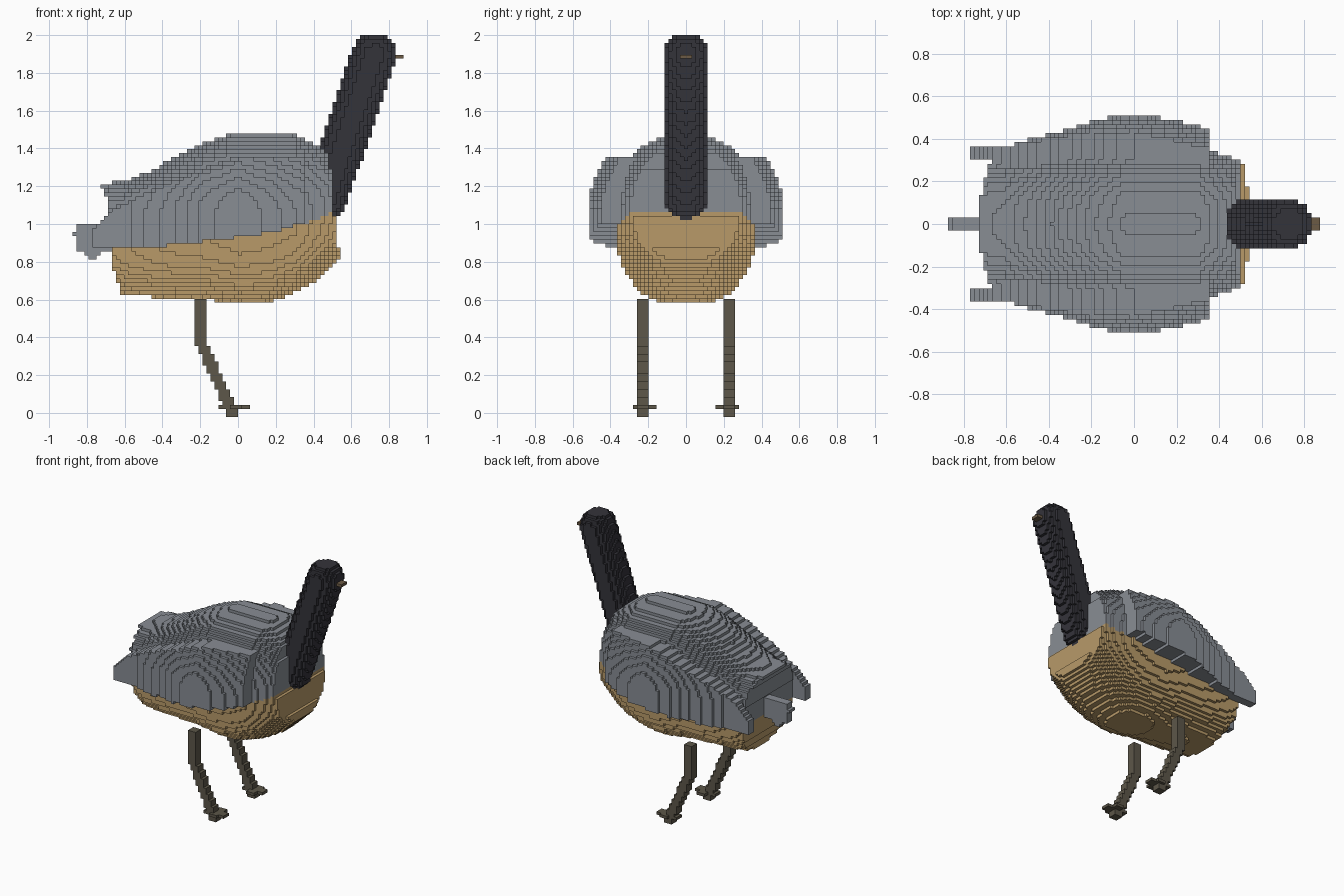
import bpy, bmesh, math
from mathutils import Vector

cube = bpy.data.objects.get("Cube")
if cube:
    bpy.data.objects.remove(cube, do_unlink=True)

V = 2 / 96  # edge length of one block


def material(name, rgb):
    m = bpy.data.materials.new(name)
    m.use_nodes = True
    m.diffuse_color = (*rgb, 1)
    bsdf = next(n for n in m.node_tree.nodes if n.type == 'BSDF_PRINCIPLED')
    bsdf.inputs["Base Color"].default_value = (*rgb, 1)
    return m


GREY = material("feather grey", (0.246, 0.266, 0.296))
TAN = material("belly tan", (0.479, 0.323, 0.141))
DARK = material("neck charcoal", (0.034, 0.033, 0.042))
OLIVE = material("leg olive", (0.109, 0.095, 0.067))
BROWN = material("beak brown", (0.15, 0.105, 0.06))


def lerp(points, t):
    """Piecewise linear profile, clamped at both ends."""
    if t <= points[0][0]:
        return points[0][1]
    for (a, fa), (b, fb) in zip(points, points[1:]):
        if t <= b:
            return fa + (fb - fa) * (t - a) / (b - a)
    return points[-1][1]


def blocks(name, inside, lo, hi, mats, pick=lambda x, y, z: 0):
    """Fill a shape with blocks and keep only the outer faces.
    Blocks are centred on y = 0 and stacked up from z = 0."""
    off = (0.5, 0.0, 0.5)
    rng = [range(math.floor(lo[k] / V) - 1, math.ceil(hi[k] / V) + 2) for k in range(3)]
    centre = lambda c: tuple((c[k] + off[k]) * V for k in range(3))
    cells = {(i, j, k) for i in rng[0] for j in rng[1] for k in rng[2]
             if inside(*centre((i, j, k)))}
    bm = bmesh.new()
    verts = {}

    def vert(p):
        if p not in verts:
            verts[p] = bm.verts.new([(p[k] / 2 + off[k]) * V for k in range(3)])
        return verts[p]

    for c in sorted(cells):
        for axis in range(3):
            u, w = (axis + 1) % 3, (axis + 2) % 3
            for s in (-1, 1):
                n = list(c)
                n[axis] += s
                if tuple(n) in cells:
                    continue
                ring = []
                for a, b in ((-1, -1), (1, -1), (1, 1), (-1, 1)):
                    p = [2 * q for q in c]
                    p[axis] += s
                    p[u] += a
                    p[w] += b
                    ring.append(vert(tuple(p)))
                f = bm.faces.new(ring if s > 0 else ring[::-1])
                f.material_index = pick(*centre(c))
    me = bpy.data.meshes.new(name)
    bm.to_mesh(me)
    bm.free()
    for m in mats:
        me.materials.append(m)
    ob = bpy.data.objects.new(name, me)
    bpy.context.collection.objects.link(ob)
    return ob


# Side profiles along the body
TOP = [(-.72, 1.215), (-.6, 1.225), (-.5, 1.265), (-.4, 1.315), (-.3, 1.37),
       (-.2, 1.42), (-.05, 1.47), (.3, 1.47), (.4, 1.43), (.5, 1.38), (.55, 1.3)]
BOTTOM = [(-.66, .65), (-.6, .62), (-.2, .605), (0, .575), (.15, .58), (.3, .635),
          (.4, .69), (.5, .775), (.55, .83)]
WIDTH = [(-.72, .29), (-.4, .34), (0, .37), (.3, .36), (.45, .315), (.52, .28), (.545, .2)]
CHEST = [(.77, .50), (.81, .545), (.86, .545), (.88, .522), (1.04, .522), (1.06, .5),
         (1.3, .49), (1.4, .46)]
RUMP = [(.66, -.62), (.7, -.655), (.88, -.66), (1.05, -.68), (1.15, -.7), (1.21, -.725)]
SEAM = [(-.65, .87), (-.3, .89), (0, .93), (.2, .96), (.4, 1.02), (.5, 1.06)]

# Neck and head: one leaning capsule
N0, N1 = Vector((.46, 0, 1.13)), Vector((.722, 0, 1.9))


def neck(x, y, z):
    p, d = Vector((x, y, z)), N1 - N0
    t = max(0, min(1, (p - N0).dot(d) / d.dot(d)))
    return z < 2 and (p - N0 - d * t).length < .117


def torso(x, y, z):
    if not lerp(RUMP, z) < x < lerp(CHEST, z):
        return False
    top, bot = lerp(TOP, x), lerp(BOTTOM, x)
    v = abs(2 * (z - bot) / (top - bot) - 1)
    return v ** 2.5 + (abs(y) / lerp(WIDTH, x)) ** 2.5 < 1


blocks("body", lambda x, y, z: torso(x, y, z) and not neck(x, y, z),
       (-.75, -.4, .55), (.56, .4, 1.5), [TAN, GREY],
       lambda x, y, z: int(z > lerp(SEAM, x)))
blocks("neck_and_head", neck, (.3, -.13, 1), (.86, .13, 2), [DARK])
blocks("beak", lambda x, y, z: .8 < x < .875 and abs(y) < .03 and 1.87 < z < 1.892
       and not neck(x, y, z), (.8, -.04, 1.85), (.88, .04, 1.92), [BROWN])

# Wings: shallow shells with a flat underside, tapering to the rear tip
WING_OUT = [(-.77, .36), (-.62, .36), (-.5, .395), (-.4, .42), (-.3, .45), (-.2, .485),
            (0, .522), (.18, .49), (.3, .46), (.35, .45)]
WING_TOP = [(-.77, .96), (-.69, 1.05), (-.62, 1.1), (-.4, 1.2), (-.15, 1.3), (0, 1.345), (.35, 1.345)]


def wing(x, y, z):
    if not (-.77 < x < .352 and lerp(SEAM, x) < z < lerp(WING_TOP, x)):
        return False
    out = lerp(WING_OUT, x) - .09 * (max(0, z - 1.05) / .29) ** 2
    inner = .3 if x < -.66 else .22
    return inner < y < out


for side, s in (("left", 1), ("right", -1)):
    blocks(side + "_wing", lambda x, y, z: wing(x, y * s, z) and not torso(x, y, z),
           (-.78, -.54, .85), (.36, .54, 1.36), [GREY])

# Tail: thin upright fan
TAIL_LOW = [(-.86, .86), (-.81, .85), (-.8, .82), (-.75, .82), (-.74, .84), (-.6, .88)]


def tail(x, y, z):
    if abs(y) > .03 or torso(x, y, z):
        return False
    tip = -.88 < x < -.85 and .93 < z < .955
    return tip or (-.86 < x < -.6 and lerp(TAIL_LOW, x) < z < 1.01)


blocks("tail", tail, (-.9, -.04, .8), (-.6, .04, 1.03), [GREY])

# Legs: upright shank, forward slanting shin and a cross of toes
SHIN = [(0, -.03), (.36, -.19)]


def leg(x, y, z):
    if torso(x, y, z):
        return False
    shank = z < .7 and abs(x - lerp(SHIN, z)) < .032 and abs(y) < .032
    toes = .024 < z < .046 and ((-.11 < x < .062 and abs(abs(y) - .02) < .012)
                                or (abs(x + .02) < .032 and abs(y) < .055))
    return shank or toes


for side, s in (("left", 1), ("right", -1)):
    blocks(side + "_leg", lambda x, y, z: leg(x, y - .22 * s, z) and not torso(x, y, z),
           (-.25, .22 * s - .07, 0), (.07, .22 * s + .07, .72), [OLIVE])
